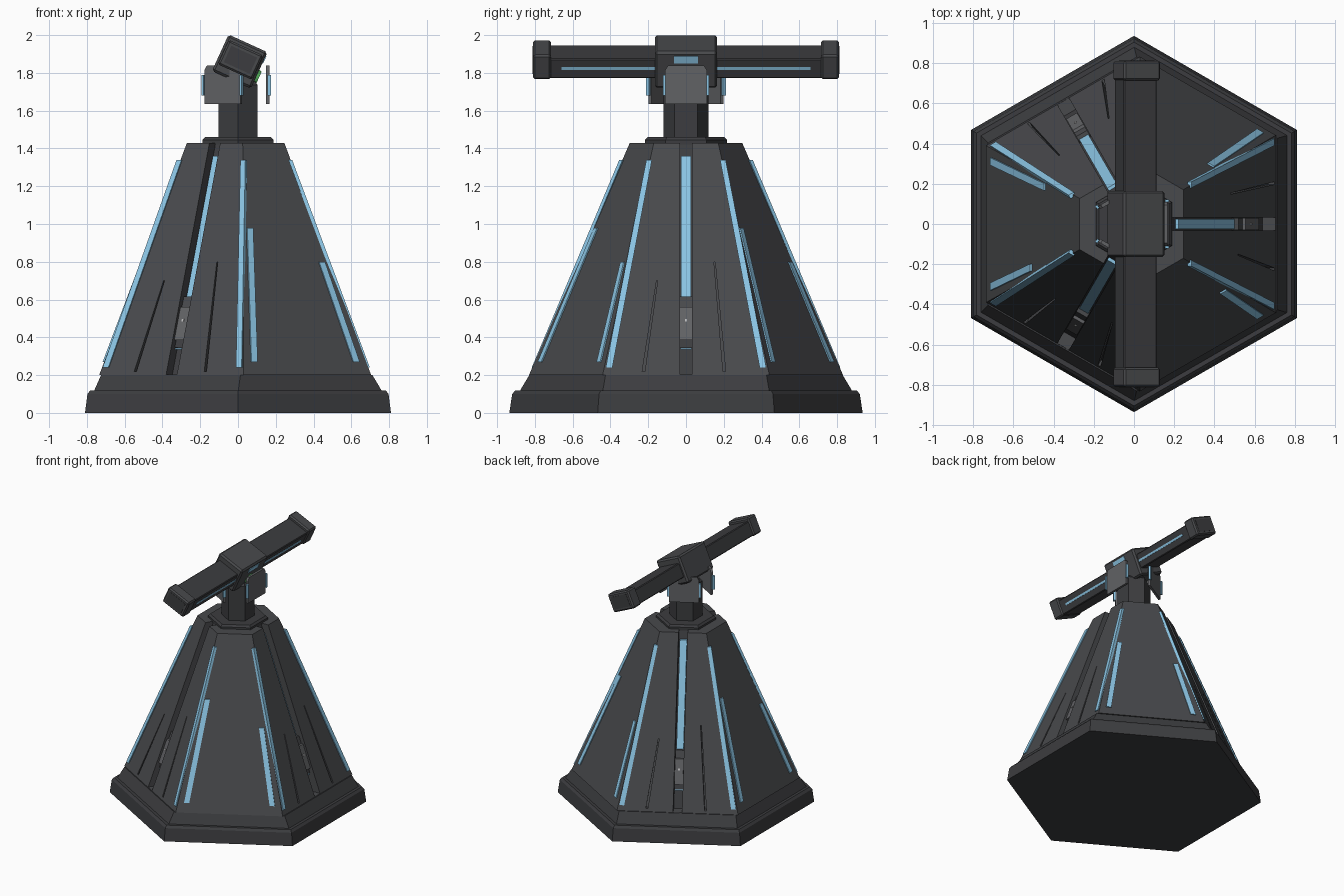
import bpy, bmesh, math
from mathutils import Vector, Matrix

if "Cube" in bpy.data.objects:
    bpy.data.objects.remove(bpy.data.objects["Cube"])


def material(name, r, g, b):
    m = bpy.data.materials.new(name)
    m.diffuse_color = (r, g, b, 1)
    m.use_nodes = True
    m.node_tree.nodes["Principled BSDF"].inputs["Base Color"].default_value = m.diffuse_color
    return m


DARK = material("dark_metal", 0.045, 0.046, 0.05)
BODY = material("body_metal", 0.065, 0.067, 0.072)
GREY = material("grey_metal", 0.12, 0.122, 0.13)
SILVER = material("silver", 0.5, 0.5, 0.5)
BLUE = material("light_blue", 0.26, 0.56, 0.78)
GREEN = material("green_lens", 0.1, 0.5, 0.12)

GROOVE_SIDES, PANEL_SIDES = (0, 120, 240), (60, 180, 300)


def finish(name, bm, mat, bevel=0):
    bmesh.ops.recalc_face_normals(bm, faces=bm.faces)
    me = bpy.data.meshes.new(name)
    bm.to_mesh(me)
    bm.free()
    ob = bpy.data.objects.new(name, me)
    bpy.context.collection.objects.link(ob)
    me.materials.append(mat)
    if bevel:
        mod = ob.modifiers.new("bevel", "BEVEL")
        mod.width, mod.segments = bevel, 1
    return ob


def axes(deg):
    a = math.radians(deg)
    return Vector((math.cos(a), math.sin(a), 0)), Vector((-math.sin(a), math.cos(a), 0))


def bridge(bm, rings):
    for lo, hi in zip(rings, rings[1:]):
        n = len(lo)
        for i in range(n):
            j = (i + 1) % n
            bm.faces.new((lo[i], lo[j], hi[j], hi[i]))
    bm.faces.new(rings[0])
    bm.faces.new(rings[-1])


# Stack of hexagons: layers of (z, groove side distance, panel side distance)
def hex_stack(name, layers, mat, bevel=0):
    bm = bmesh.new()
    rings = []
    for z, ag, ap in layers:
        ring = []
        for i in range(6):
            n, t = axes(60 * i)
            a, b = (ag, ap) if i % 2 == 0 else (ap, ag)
            s = (b - a * 0.5) / math.sin(math.radians(60))
            ring.append(bm.verts.new(n * a + t * s + Vector((0, 0, z))))
        rings.append(ring)
    bridge(bm, rings)
    return finish(name, bm, mat, bevel)


# Distance of the sloped sides from the axis at height z
def groove_a(z):
    return 0.705 - (z - 0.2) * 0.374


def panel_a(z):
    return 0.735 - (z - 0.2) * 0.378


# Outline (sideways, height) laid on a side and extruded from depth d0 to d1
def add_prism(bm, deg, dist, outline, d0, d1):
    n, t = axes(deg)
    bridge(bm, [[bm.verts.new(n * (dist(z) + d) + t * s + Vector((0, 0, z)))
                 for s, z in outline] for d in (d0, d1)])


def prism(name, deg, dist, outline, d0, d1, mat):
    bm = bmesh.new()
    add_prism(bm, deg, dist, outline, d0, d1)
    return finish(name, bm, mat)


def rect(w, z0, z1):
    return [(-w, z0), (w, z0), (w, z1), (-w, z1)]


# Plinth, skirt and tapered body
hex_stack("plinth", [(0, .81, .81), (.1, .797, .797), (.118, .783, .783)], DARK)
hex_stack("skirt", [(.11, .765, .765), (.2, .712, .725)], DARK)
body = hex_stack("tapered_body", [(.2, groove_a(.2), panel_a(.2)),
                                  (1.43, groove_a(1.43), panel_a(1.43))], BODY)

# Slots and slits cut into the groove sides
bm = bmesh.new()
for deg in GROOVE_SIDES:
    add_prism(bm, deg, groove_a, rect(.033, .202, 1.5), -.07, .05)
    add_prism(bm, deg, groove_a, [(-.232, .22), (-.218, .22), (-.15, .7), (-.156, .7)], -.03, .05)
    add_prism(bm, deg, groove_a, [(.196, .22), (.21, .22), (.154, .8), (.148, .8)], -.03, .05)
cutter = finish("slot_cutter", bm, DARK)
cutter.hide_render = True
cutter.hide_viewport = True
cut = body.modifiers.new("slots", "BOOLEAN")
cut.operation, cut.object = "DIFFERENCE", cutter

# Slot lights, clamps and corner lights
for k, deg in enumerate(GROOVE_SIDES):
    prism(f"slot_floor_{k}", deg, groove_a, rect(.033, .2, 1.42), -.075, -.066, DARK)
    prism(f"slot_light_{k}", deg, groove_a, rect(.026, .6, 1.36), -.07, -.05, BLUE)
    prism(f"slot_lower_light_{k}", deg, groove_a, rect(.03, .335, .343), -.07, -.04, BLUE)
    prism(f"clamp_foot_{k}", deg, groove_a, rect(.031, .345, .385), -.07, -.035, DARK)
    prism(f"clamp_{k}", deg, groove_a, rect(.031, .385, .56), -.07, -.015, GREY)
    prism(f"clamp_top_{k}", deg, groove_a, rect(.031, .56, .615), -.07, -.03, BODY)
    prism(f"clamp_screw_{k}", deg, groove_a, rect(.006, .485, .497), -.02, -.01, SILVER)
    for m in (-1, 1):
        prism(f"corner_light_{k}_{m}", deg, groove_a,
              [(m * .39, .24), (m * .425, .24), (m * .21, 1.34), (m * .18, 1.34)],
              -.012, .008, BLUE)

# Long left and short right lights on the plain panels
for k, deg in enumerate(PANEL_SIDES):
    for m, top in ((-1, .98), (1, .8)):
        c = .312 - (top - .27) * .181
        prism(f"panel_light_{k}_{m}", deg, panel_a,
              [(m * .293, .27), (m * .331, .27), (m * (c + .018), top), (m * (c - .018), top)],
              -.01, .008, BLUE)

# Collar and post
hex_stack("collar", [(1.42, .188, .188), (1.445, .188, .188), (1.46, .175, .175)], DARK)
hex_stack("post", [(1.45, .104, .104), (1.735, .104, .104), (1.755, .09, .09)], DARK)

# Three shield plates around the post, with side lights
for k, deg in enumerate(GROOVE_SIDES):
    prism(f"shield_plate_{k}", deg, lambda z: 0,
          [(-.11, 1.635), (.11, 1.635), (.11, 1.815), (.095, 1.838), (-.095, 1.838), (-.11, 1.815)],
          .148, .166, GREY)
    for m in (-1, 1):
        prism(f"shield_light_{k}_{m}", deg, lambda z: 0,
              [(m * .109, 1.68), (m * .123, 1.68), (m * .123, 1.79), (m * .109, 1.79)],
              .155, .174, BLUE)

# Tilted head: everything below is placed in its local frame
HEAD = Matrix.Translation((.009, 0, 1.86)) @ Matrix.Rotation(math.radians(24.5), 4, "Y")


def head_box(name, center, size, mat, bevel=0):
    bm = bmesh.new()
    bmesh.ops.create_cube(bm, size=1, matrix=Matrix.Translation(center) @ Matrix.Diagonal((*size, 1)))
    ob = finish(name, bm, mat, bevel)
    ob.matrix_world = HEAD
    return ob


head_box("head_block", (0, 0, 0), (.226, .33, .212), BODY, .012)
head_box("cross_bar", (0, 0, 0), (.182, 1.5, .112), DARK, .006)
head_box("head_light", (.113, 0, .063), (.008, .125, .042), BLUE)
for m in (-1, 1):
    head_box(f"bar_cap_{m}", (0, m * .762, .01), (.2, .096, .142), BODY, .01)
    head_box(f"cap_inset_{m}", (0, m * .809, .01), (.15, .006, .095), DARK)
    head_box(f"bar_light_{m}", (.091, m * .41, .002), (.006, .5, .016), BLUE)

# Green lens below the head light
bm = bmesh.new()
bmesh.ops.create_cone(bm, cap_ends=True, segments=24, radius1=.045, radius2=.038, depth=.02,
                      matrix=Matrix.Translation((.118, 0, -.04)) @ Matrix.Rotation(math.pi / 2, 4, "Y"))
finish("green_lens", bm, GREEN).matrix_world = HEAD
